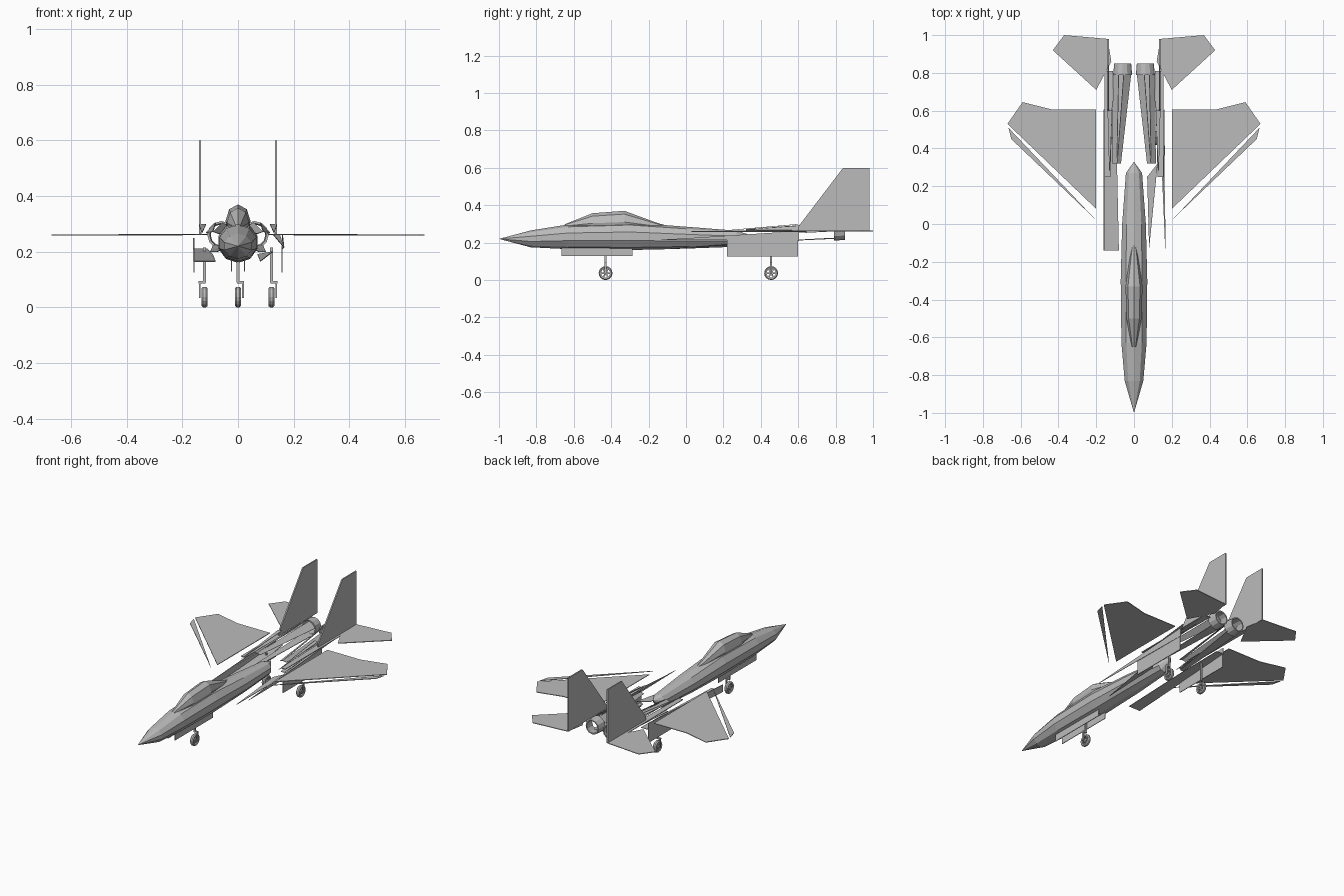
import bpy, bmesh, math
from mathutils import Vector

if "Cube" in bpy.data.objects:
    bpy.data.objects.remove(bpy.data.objects["Cube"])

grey = bpy.data.materials.new("airframe_grey")
grey.use_nodes = True
grey.diffuse_color = (0.5, 0.5, 0.5, 1)
grey.node_tree.nodes["Principled BSDF"].inputs["Base Color"].default_value = grey.diffuse_color


def finish(name, bm):
    bmesh.ops.recalc_face_normals(bm, faces=bm.faces)
    mesh = bpy.data.meshes.new(name)
    bm.to_mesh(mesh)
    bm.free()
    mesh.materials.append(grey)
    obj = bpy.data.objects.new(name, mesh)
    bpy.context.collection.objects.link(obj)
    return obj


def loft(name, sections, sides):
    """Oval rings along y; each section is (y, half width, bottom z, top z)."""
    bm = bmesh.new()
    rings = []
    for y, w, low, high in sections:
        mid, half = (low + high) / 2, (high - low) / 2
        rings.append([bm.verts.new((w * math.sin(math.tau * i / sides), y,
                                    mid + half * math.cos(math.tau * i / sides)))
                      for i in range(sides)])
    for a, b in zip(rings, rings[1:]):
        for i in range(sides):
            j = (i + 1) % sides
            bm.faces.new((a[i], a[j], b[j], b[i]))
    bmesh.ops.remove_doubles(bm, verts=bm.verts, dist=0.0005)
    return finish(name, bm)


def plate(name, points, thickness):
    """A flat outline given thickness along its normal."""
    bm = bmesh.new()
    face = bm.faces.new([bm.verts.new(p) for p in points])
    face.normal_update()
    shift = face.normal * thickness
    bmesh.ops.translate(bm, verts=bm.verts, vec=-shift / 2)
    new = bmesh.ops.extrude_face_region(bm, geom=[face], use_keep_orig=True)
    bmesh.ops.translate(bm, verts=[v for v in new["geom"] if isinstance(v, bmesh.types.BMVert)],
                        vec=shift)
    return finish(name, bm)


def flat(name, side, outline, z, thickness=0.004):
    return plate(name, [(side * x, y, z) for x, y in outline], thickness)


def upright(name, x, outline, thickness=0.004):
    return plate(name, [(x, y, z) for y, z in outline], thickness)


def box(name, low, high):
    low, high = Vector(low), Vector(high)
    bm = bmesh.new()
    bmesh.ops.create_cube(bm, size=1)
    for v in bm.verts:
        v.co = (low + high) / 2 + v.co * (high - low)
    return finish(name, bm)


def ring(name, centre, axis, profile, sides):
    """Revolve a closed (radius, offset) profile around the x or y axis."""
    bm = bmesh.new()
    loops = []
    for i in range(sides):
        c, s = math.cos(math.tau * i / sides), math.sin(math.tau * i / sides)
        loops.append([bm.verts.new(Vector(centre) + Vector(
            (o, r * c, r * s) if axis == "x" else (r * c, o, r * s))) for r, o in profile])
    n = len(profile)
    for i in range(sides):
        a, b = loops[i], loops[(i + 1) % sides]
        for k in range(n):
            bm.faces.new((a[k], a[(k + 1) % n], b[(k + 1) % n], b[k]))
    return finish(name, bm)


def landing_gear(name, x, y, offset, top):
    # Tyre, spoked hub, offset fork and leg
    tyre = [(0.024, -0.008), (0.032, -0.011), (0.037, -0.005),
            (0.037, 0.005), (0.032, 0.011), (0.024, 0.008)]
    ring(name + "_tyre", (x, y, 0.037), "x", tyre, 16)
    ring(name + "_hub", (x, y, 0.037), "x",
         [(0.004, -0.01), (0.012, -0.008), (0.012, 0.008), (0.004, 0.01)], 8)
    for k in range(3):
        a = math.pi * k / 3
        d = Vector((0, math.cos(a), math.sin(a))) * 0.026
        n = Vector((0, -math.sin(a), math.cos(a))) * 0.004
        c = Vector((x, y, 0.037))
        plate(name + "_spoke", [c - d - n, c + d - n, c + d + n, c - d + n], 0.006)
    f = x + offset
    box(name + "_fork", (f - 0.003, y - 0.006, 0.034), (f + 0.003, y + 0.006, 0.09))
    box(name + "_bracket", (min(x, f) - 0.004, y - 0.006, 0.086),
        (max(x, f) + 0.004, y + 0.006, 0.094))
    box(name + "_leg", (x - 0.005, y - 0.005, 0.09), (x + 0.005, y + 0.005, top))


# Fuselage and canopy
loft("fuselage", [(-1, 0, 0.22, 0.22), (-0.83, 0.052, 0.175, 0.265),
                  (-0.63, 0.07, 0.165, 0.297), (-0.3, 0.074, 0.16, 0.308),
                  (0, 0.066, 0.168, 0.285), (0.27, 0.045, 0.178, 0.264),
                  (0.33, 0, 0.245, 0.245)], 10)
loft("canopy", [(-0.65, 0.012, 0.28, 0.297), (-0.5, 0.04, 0.25, 0.357),
                (-0.33, 0.045, 0.25, 0.37), (-0.15, 0.018, 0.27, 0.304),
                (-0.08, 0, 0.285, 0.285)], 8)

for side, word in ((1, "left"), (-1, "right")):
    # Wing with separate leading edge slat
    flat(word + "_wing", side, [(0.2, 0.08), (0.2, 0.605), (0.43, 0.605), (0.59, 0.645),
                                (0.67, 0.53)], 0.26)
    flat(word + "_wing_slat", side, [(0.21, 0.03), (0.65, 0.45), (0.665, 0.51)], 0.26)
    # Tail surfaces
    flat(word + "_tailplane", side, [(0.2, 0.71), (0.43, 0.92), (0.37, 1), (0.14, 0.98),
                                     (0.12, 0.86)], 0.262)
    upright(word + "_fin", side * 0.137, [(0.6, 0.285), (0.84, 0.6), (0.98, 0.6),
                                          (0.98, 0.262), (0.6, 0.262)], 0.008)
    # Engine nozzle and the panels leading back to it
    ring(word + "_nozzle", (side * 0.06, 0.82, 0.26), "y",
         [(0.05, -0.03), (0.045, 0.03), (0.038, 0.03), (0.042, -0.03)], 12)
    for part, tri in (
            ("outer", [(0.115, 0.32, 0.268), (0.09, 0.32, 0.272),
                       (0.08, 0.8, 0.303), (0.11, 0.8, 0.262)]),
            ("inner", [(0.09, 0.32, 0.272), (0.07, 0.32, 0.265),
                       (0.015, 0.8, 0.268), (0.055, 0.8, 0.305)]),
            ("lower", [(0.1, 0.32, 0.2), (0.075, 0.32, 0.2),
                       (0.025, 0.8, 0.225), (0.09, 0.8, 0.222)])):
        plate(f"{word}_engine_{part}_panel", [(side * x, y, z) for x, y, z in tri], 0.003)
    # Fin root strip and hump
    flat(word + "_fin_root", side, [(0.125, 0.25), (0.155, 0.25), (0.155, 0.81), (0.11, 0.81)], 0.262)
    plate(word + "_fin_hump", [(side * 0.13, 0.22, 0.265), (side * 0.115, 0.6, 0.298),
                               (side * 0.14, 0.6, 0.298)], 0.003)
    # Undercarriage
    landing_gear(word + "_main_gear", side * 0.12, 0.455, side * 0.018, 0.215)
    upright(word + "_main_gear_door", side * 0.158,
            [(0.22, 0.125), (0.6, 0.125), (0.6, 0.22), (0.22, 0.22)])
    upright(word + "_nose_gear_door", side * 0.024,
            [(-0.665, 0.128), (-0.285, 0.128), (-0.285, 0.17), (-0.665, 0.17)])

landing_gear("nose_gear", 0, -0.43, 0.018, 0.175)

# Right intake keeps its floor and outer wall
plate("right_intake_floor", [(-0.16, -0.14, 0.165), (-0.08, -0.14, 0.165),
                             (-0.09, 0.32, 0.19), (-0.11, 0.605, 0.21), (-0.16, 0.605, 0.21)], 0.003)
upright("right_intake_wall", -0.159, [(-0.14, 0.165), (0.605, 0.21), (0.605, 0.25), (-0.14, 0.21)])

# Left intake is reduced to narrow slivers
plate("left_intake_inner_sliver", [(0.08, -0.13, 0.165), (0.125, 0.32, 0.2), (0.07, 0.25, 0.19)], 0.003)
plate("left_intake_outer_sliver", [(0.165, -0.13, 0.215), (0.15, 0.8, 0.262),
                                   (0.125, 0.8, 0.262)], 0.003)
plate("left_intake_edge", [(0.165, -0.13, 0.215), (0.16, 0.605, 0.21), (0.16, 0.605, 0.262)], 0.003)
